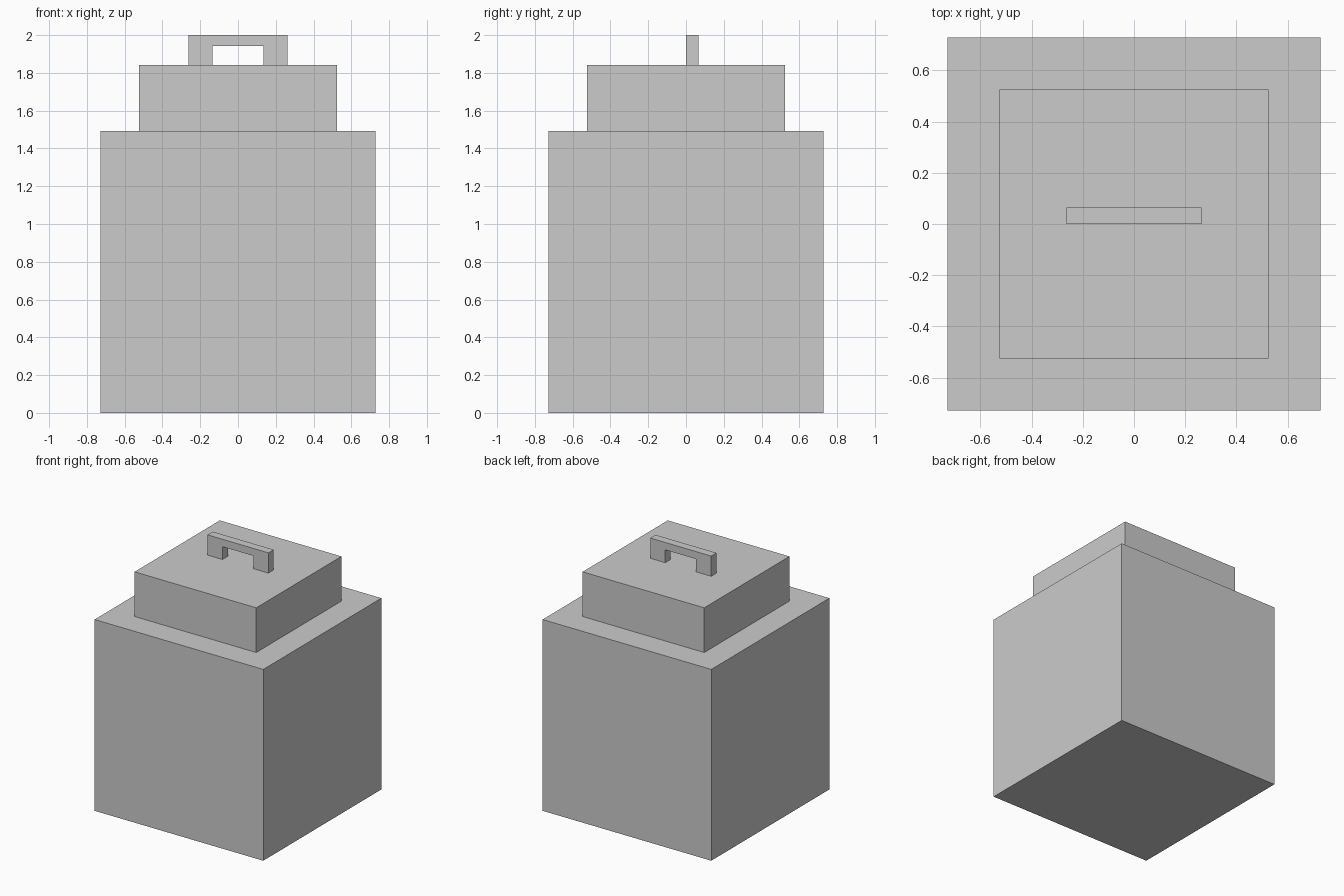
import bpy, bmesh

if "Cube" in bpy.data.objects:
    bpy.data.objects.remove(bpy.data.objects["Cube"])


def prism(name, profile, y0, y1):
    """Extrude an x-z outline from y0 to y1."""
    bm = bmesh.new()
    face = bm.faces.new([bm.verts.new((x, y0, z)) for x, z in profile])
    ext = bmesh.ops.extrude_face_region(bm, geom=[face])
    verts = [v for v in ext["geom"] if isinstance(v, bmesh.types.BMVert)]
    bmesh.ops.translate(bm, verts=verts, vec=(0, y1 - y0, 0))
    bmesh.ops.recalc_face_normals(bm, faces=bm.faces)
    mesh = bpy.data.meshes.new(name)
    bm.to_mesh(mesh)
    bm.free()
    obj = bpy.data.objects.new(name, mesh)
    bpy.context.collection.objects.link(obj)
    return obj


def block(name, half, z0, z1):
    """Square block centred on the z axis."""
    return prism(name, [(-half, z0), (half, z0), (half, z1), (-half, z1)], -half, half)


BODY_TOP, LID_TOP, TOP = 1.493, 1.842, 2.0

# Main container and its lid
block("container_body", 0.728, 0, BODY_TOP)
block("lid", 0.525, BODY_TOP, LID_TOP)

# Arched handle, its front face on the centre line
right = [(0.134, 1.942), (0.134, LID_TOP), (0.263, LID_TOP), (0.263, TOP)]
left = [(-x, z) for x, z in reversed(right)]
prism("lid_handle", right + left, 0, 0.065)
